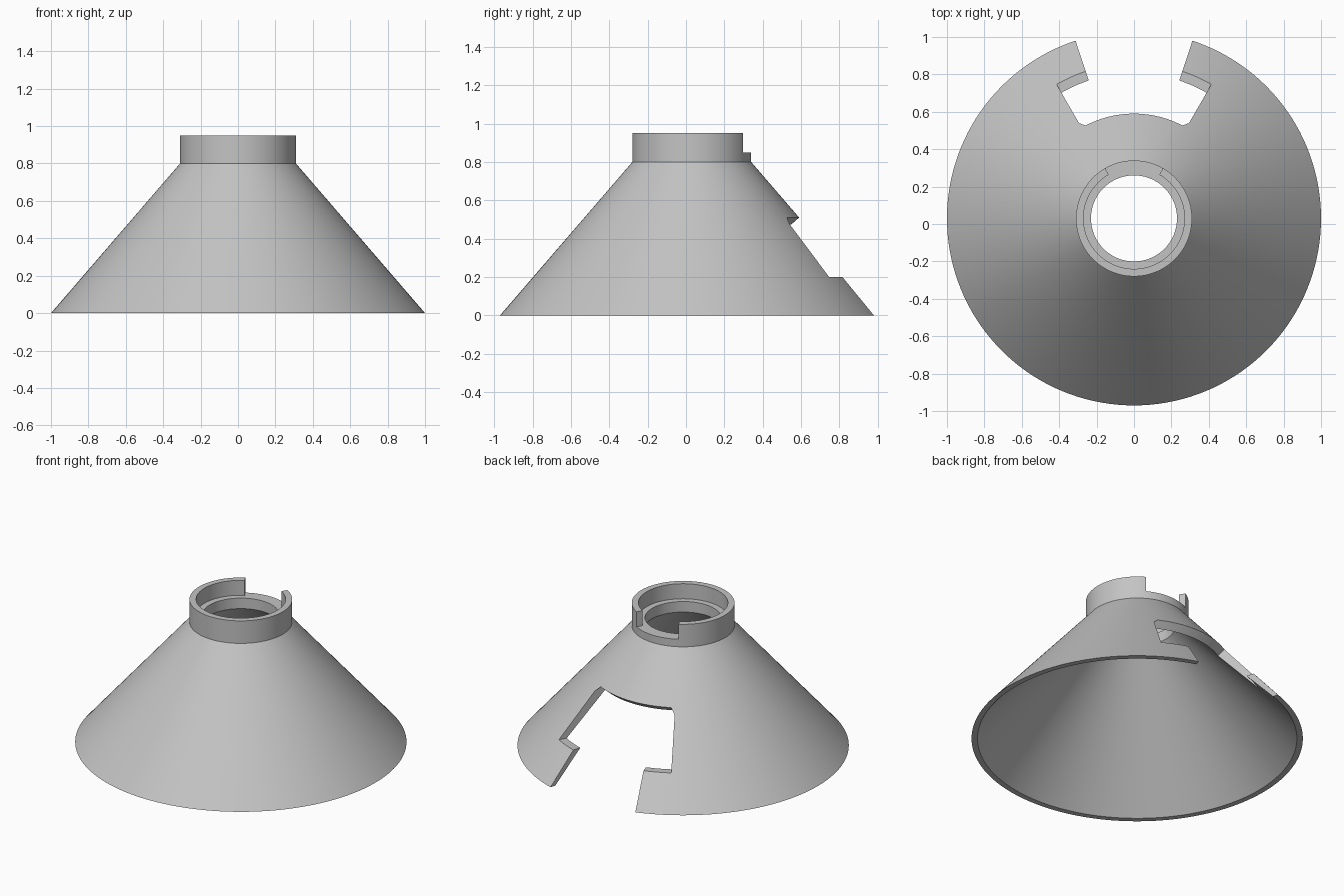
import bpy
import bmesh
from math import sin, cos, radians, pi

if "Cube" in bpy.data.objects:
    bpy.data.objects.remove(bpy.data.objects["Cube"])

AXIS_Y = 0.03      # the round axis sits slightly behind the origin
SEGMENTS = 144

grey = bpy.data.materials.new("plain grey")
grey.use_nodes = True
grey.diffuse_color = (0.55, 0.55, 0.55, 1)
grey.node_tree.nodes["Principled BSDF"].inputs["Base Color"].default_value = (0.55, 0.55, 0.55, 1)


def revolve(name, profile, half_angle=pi):
    """Turn a closed (radius, z) profile about the axis, centred on the back (+y)."""
    full = half_angle >= pi
    steps = SEGMENTS if full else max(4, round(SEGMENTS * half_angle / pi))
    bm = bmesh.new()
    rings = []
    for i in range(steps if full else steps + 1):
        a = -half_angle + 2 * half_angle * i / steps
        rings.append([bm.verts.new((r * sin(a), r * cos(a) + AXIS_Y, z)) for r, z in profile])
    n = len(profile)
    for i in range(steps):
        a, b = rings[i], rings[(i + 1) % len(rings)]
        for j in range(n):
            k = (j + 1) % n
            bm.faces.new((a[j], a[k], b[k], b[j]))
    if not full:
        bm.faces.new(rings[0])
        bm.faces.new(rings[-1])
    bmesh.ops.recalc_face_normals(bm, faces=bm.faces)
    mesh = bpy.data.meshes.new(name)
    bm.to_mesh(mesh)
    bm.free()
    mesh.materials.append(grey)
    obj = bpy.data.objects.new(name, mesh)
    bpy.context.collection.objects.link(obj)
    return obj


# Hollow cone with a stepped collar on top
shade = revolve("cone_with_collar", [
    (1.0, 0), (0.31, 0.80), (0.31, 0.95), (0.27, 0.95),
    (0.27, 0.85), (0.23, 0.85), (0.23, 0.78), (0.964, 0)])

# Openings at the back: wide window, narrow slot to the rim, collar notch
cutters = [
    revolve("window_cutter", [(0.36, 0.335), (0.36, 0.20), (1.1, 0.20), (0.96, 0.86)], radians(30)),
    revolve("slot_cutter", [(0.6, -0.1), (1.2, -0.1), (1.2, 0.3), (0.6, 0.3)], radians(18.2)),
    revolve("notch_cutter", [(0.25, 0.85), (0.4, 0.85), (0.4, 1.1), (0.25, 1.1)], radians(30)),
]

bpy.ops.object.select_all(action='DESELECT')
shade.select_set(True)
bpy.context.view_layer.objects.active = shade
for cutter in cutters:
    cutter.hide_render = True
    mod = shade.modifiers.new(cutter.name, 'BOOLEAN')
    mod.operation = 'DIFFERENCE'
    mod.solver = 'EXACT'
    mod.object = cutter
    bpy.ops.object.modifier_apply(modifier=mod.name)
    bpy.data.objects.remove(cutter)

bpy.ops.object.shade_smooth_by_angle(angle=radians(25))
